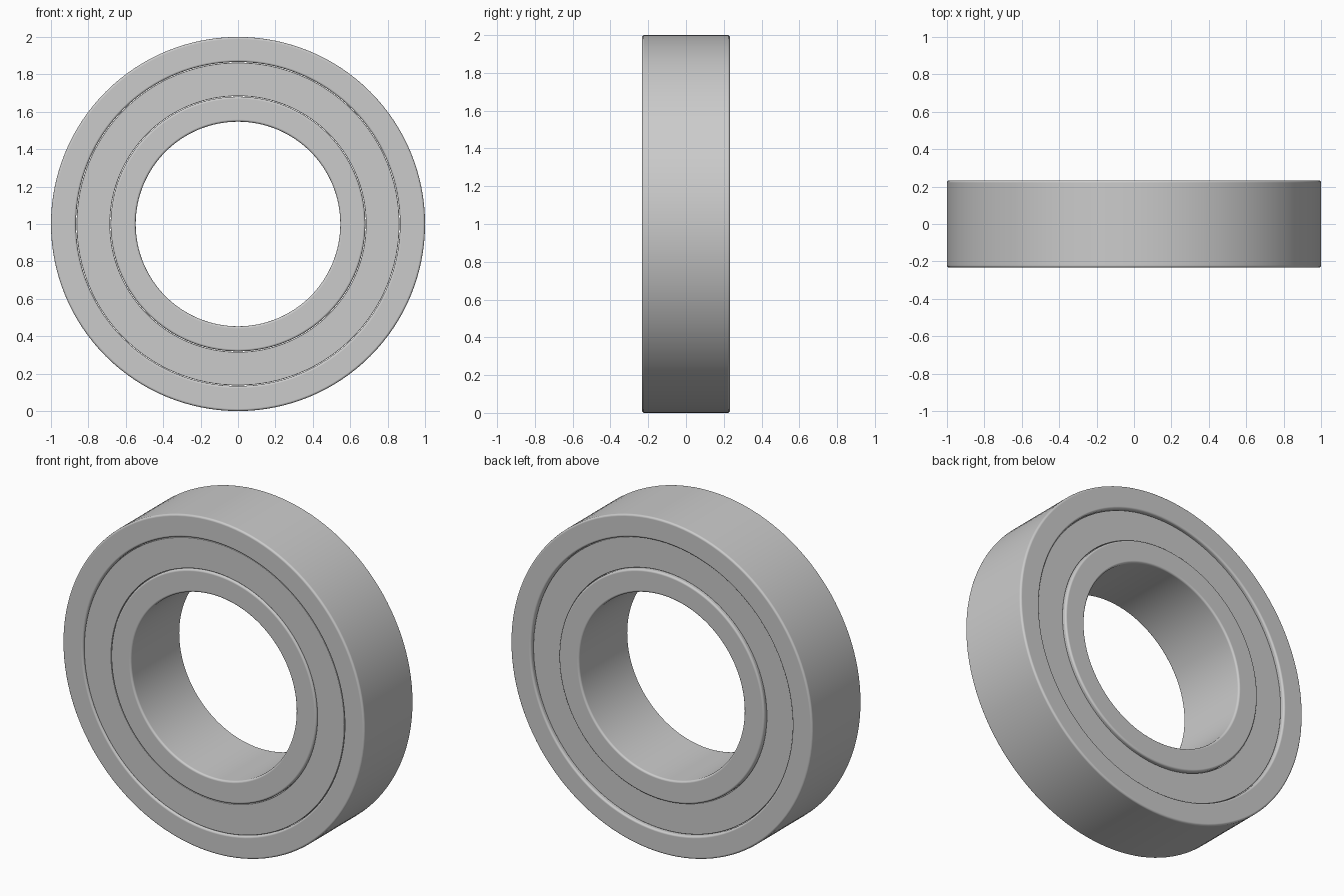
import bpy, bmesh
from math import cos, sin, tau, radians

if "Cube" in bpy.data.objects:
    bpy.data.objects.remove(bpy.data.objects["Cube"])

SEGMENTS = 128
CENTRE_Z = 1.0


def ring(name, r_in, r_out, y_front, y_back, bevel):
    """Rectangular section swept around the y axis, with rounded edges."""
    bm = bmesh.new()
    section = [(r_in, y_front), (r_out, y_front), (r_out, y_back), (r_in, y_back)]
    loops = []
    for i in range(SEGMENTS):
        a = tau * i / SEGMENTS
        loops.append([bm.verts.new((r * cos(a), y, r * sin(a))) for r, y in section])
    for i in range(SEGMENTS):
        p, q = loops[i], loops[(i + 1) % SEGMENTS]
        for j in range(4):
            k = (j + 1) % 4
            bm.faces.new((p[j], p[k], q[k], q[j]))
    bmesh.ops.recalc_face_normals(bm, faces=bm.faces)
    mesh = bpy.data.meshes.new(name)
    bm.to_mesh(mesh)
    bm.free()

    obj = bpy.data.objects.new(name, mesh)
    obj.location.z = CENTRE_Z
    bpy.context.collection.objects.link(obj)
    bpy.ops.object.select_all(action='DESELECT')
    obj.select_set(True)
    bpy.context.view_layer.objects.active = obj
    bpy.ops.object.shade_smooth_by_angle(angle=radians(40))

    mod = obj.modifiers.new("rounded_edges", 'BEVEL')
    mod.width = bevel
    mod.segments = 3
    mod.limit_method = 'ANGLE'
    mod.angle_limit = radians(40)
    mod.harden_normals = True
    return obj


# Outer and inner races
ring("outer_race", 0.866, 1.0, -0.233, 0.233, 0.012)
ring("inner_race", 0.547, 0.681, -0.233, 0.233, 0.012)

# Seal filling the gap between the races, set deeper at the back
ring("seal", 0.684, 0.863, -0.225, 0.213, 0.003)
